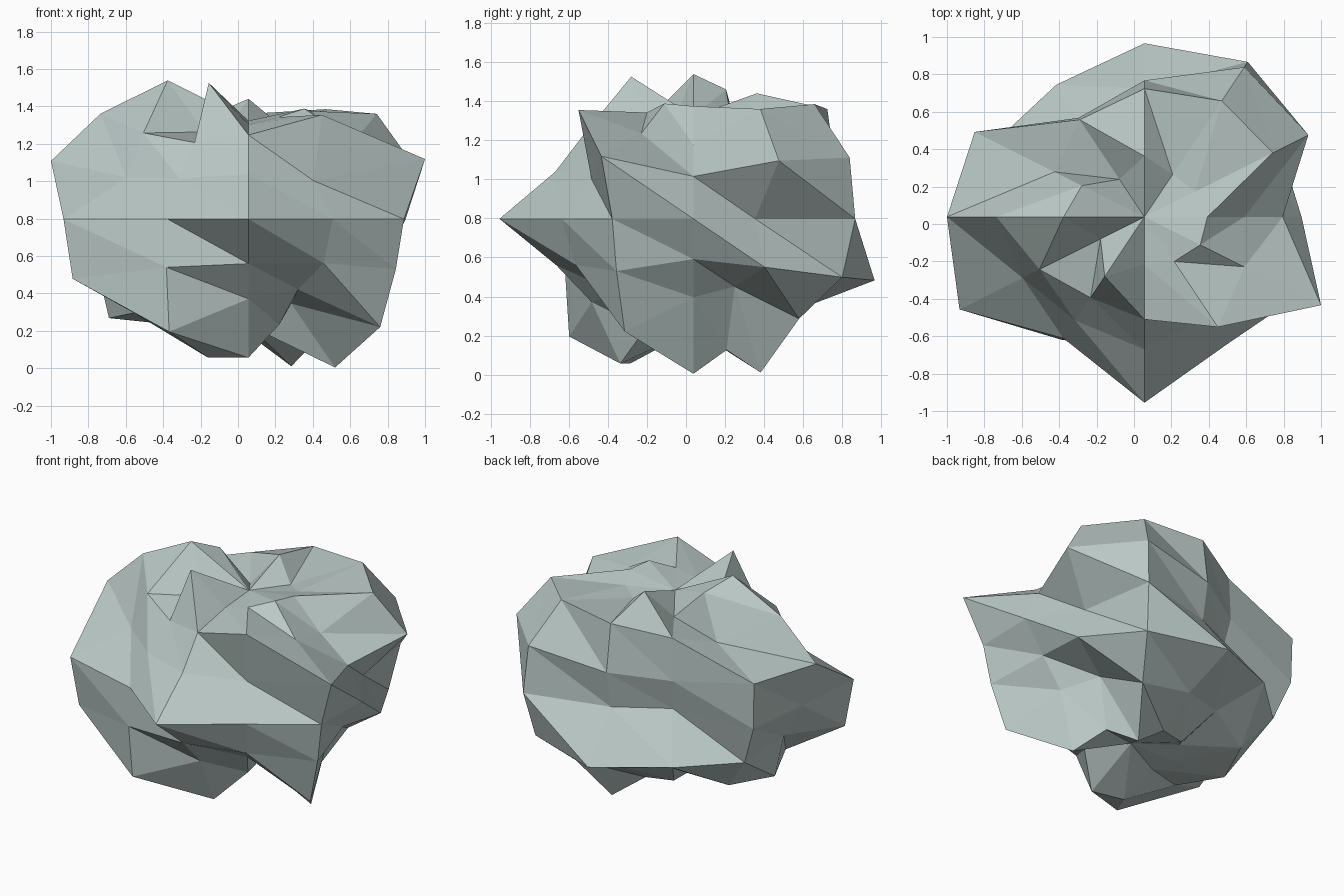
import bpy, bmesh
from math import sin, cos, pi

if "Cube" in bpy.data.objects:
    bpy.data.objects.remove(bpy.data.objects["Cube"])

# Boulder: a squashed 12 x 8 globe with every point pushed in or out
CENTRE = (0.056, 0.038, 0.798)
SCALE = (1.0, 0.866, 0.71)
SEGMENTS = 12
TOP, BOTTOM = 0.74, 0.80

# Radius per ring (top to bottom), 12 per ring, counter-clockwise from +x
RADII = [
    [.88, .82, .79, .98, .70, 1.01, 1.13, .71, 1.11, .77, .83, .90],
    [.755, 1.12, 1.17, 1.12, .98, .786, 1.12, .917, .815, .895, 1.11, .872],
    [.80, 1.095, 1.155, .912, .764, 1.135, 1.143, .815, .80, .885, .754, 1.18],
    [.84, .73, 1.105, .79, .65, 1.04, .95, 1.142, .866, 1.147, .90, .96],
    [.76, .91, 1.10, 1.16, 1.02, 1.0, .88, 1.175, .95, .877, .87, .985],
    [.80, .69, 1.02, .91, .85, 1.01, 1.055, 1.0, 1.20, .85, .75, 1.15],
    [1.21, 1.024, 1.20, .94, .93, .82, .86, .88, 1.13, 1.13, .86, .69],
]


def place(r, lat, lon):
    d = (cos(lat) * cos(lon), cos(lat) * sin(lon), sin(lat))
    return [c + r * s * k for c, s, k in zip(CENTRE, SCALE, d)]


bm = bmesh.new()
rings = []
for i, row in enumerate(RADII):
    lat = pi / 2 - (i + 1) * pi / 8
    rings.append([bm.verts.new(place(r, lat, 2 * pi * j / SEGMENTS))
                  for j, r in enumerate(row)])
top = bm.verts.new(place(TOP, pi / 2, 0))
bottom = bm.verts.new(place(BOTTOM, -pi / 2, 0))

# Skin: bands of triangle pairs closed by a fan at each pole
for j in range(SEGMENTS):
    k = (j + 1) % SEGMENTS
    bm.faces.new((top, rings[0][j], rings[0][k]))
    bm.faces.new((bottom, rings[-1][k], rings[-1][j]))
    for a, b in zip(rings, rings[1:]):
        bm.faces.new((a[j], b[j], b[k]))
        bm.faces.new((a[j], b[k], a[k]))

mesh = bpy.data.meshes.new("boulder")
bm.to_mesh(mesh)
bm.free()
boulder = bpy.data.objects.new("boulder", mesh)
bpy.context.collection.objects.link(boulder)

# Stone colour
stone = bpy.data.materials.new("stone")
stone.diffuse_color = (0.49, 0.58, 0.565, 1)
stone.use_nodes = True
stone.node_tree.nodes["Principled BSDF"].inputs["Base Color"].default_value = stone.diffuse_color
mesh.materials.append(stone)
